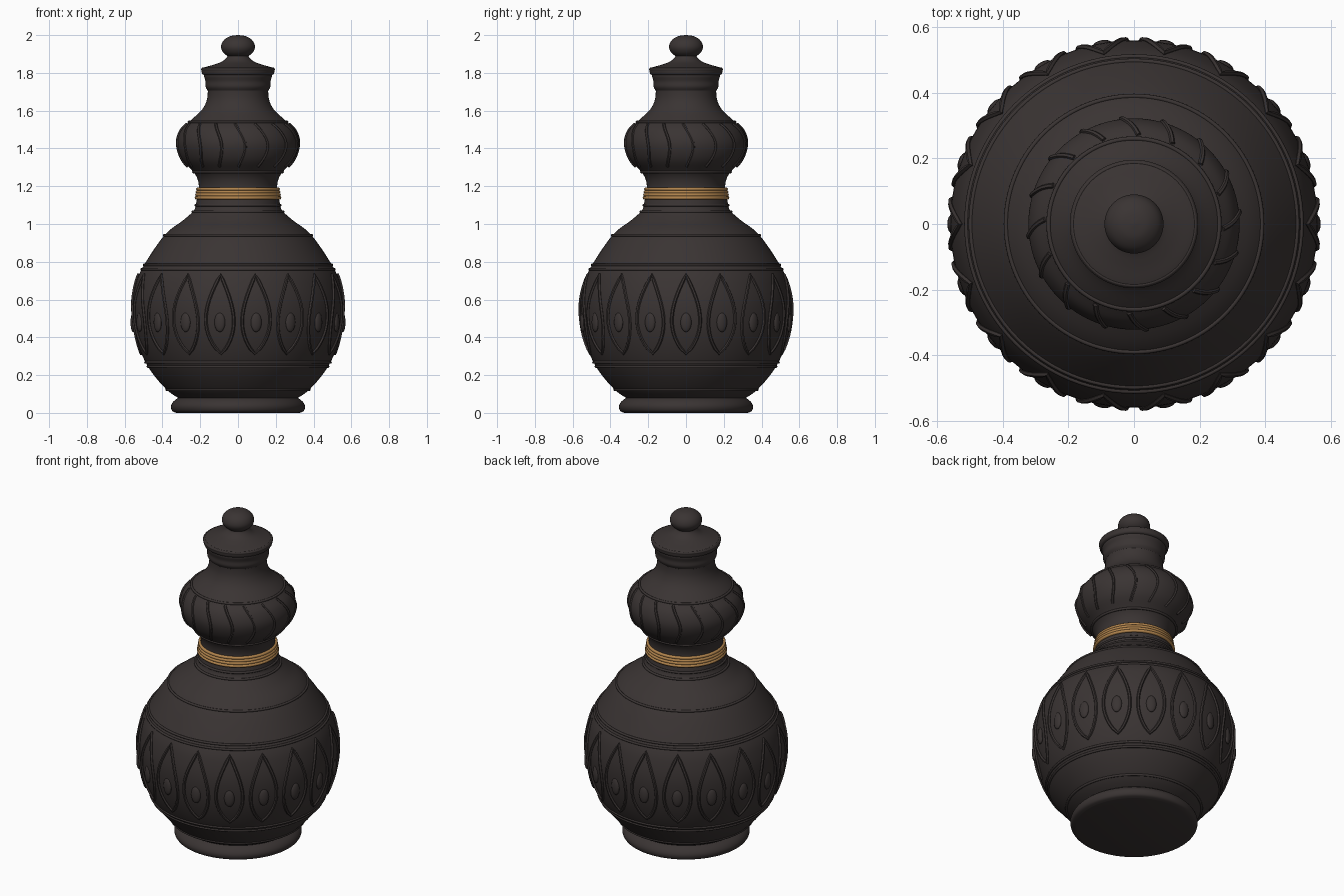
import bpy
import bmesh
from math import sin, cos, pi, radians
from mathutils import Matrix, Vector

cube = bpy.data.objects.get("Cube")
if cube:
    bpy.data.objects.remove(cube, do_unlink=True)


def material(name, rgb, rough):
    m = bpy.data.materials.new(name)
    m.use_nodes = True
    m.diffuse_color = (*rgb, 1)
    node = m.node_tree.nodes["Principled BSDF"]
    node.inputs["Base Color"].default_value = (*rgb, 1)
    node.inputs["Roughness"].default_value = rough
    return m


CLAY = material("dark clay", (0.042, 0.034, 0.033), 0.6)
GOLD = material("aged gold", (0.45, 0.235, 0.075), 0.4)


def finish(obj, mat):
    obj.data.materials.append(mat)
    bpy.ops.object.select_all(action="DESELECT")
    obj.select_set(True)
    bpy.context.view_layer.objects.active = obj
    bpy.ops.object.shade_smooth_by_angle(angle=radians(40))
    return obj


def from_bmesh(name, bm, mat):
    bmesh.ops.recalc_face_normals(bm, faces=bm.faces)
    mesh = bpy.data.meshes.new(name)
    bm.to_mesh(mesh)
    bm.free()
    obj = bpy.data.objects.new(name, mesh)
    bpy.context.collection.objects.link(obj)
    return finish(obj, mat)


def smooth_path(points, steps=5):
    """Catmull-Rom curve through (radius, height) points."""
    p = [Vector(q) for q in points]
    p = [p[0]] + p + [p[-1]]
    out = []
    for a, b, c, d in zip(p, p[1:], p[2:], p[3:]):
        for i in range(steps):
            t = i / steps
            out.append(0.5 * (2 * b + (c - a) * t + (2 * a - 5 * b + 4 * c - d) * t * t
                              + (3 * b - a - 3 * c + d) * t ** 3))
    return out + [p[-1]]


def lathe(name, path, mat, segments=96):
    """Turn a profile round the z axis and close both ends."""
    bm = bmesh.new()
    rings = [[bm.verts.new((r * cos(2 * pi * k / segments), r * sin(2 * pi * k / segments), z))
              for k in range(segments)] for r, z in path]
    for low, high in zip(rings, rings[1:]):
        for k in range(segments):
            n = (k + 1) % segments
            bm.faces.new((low[k], low[n], high[n], high[k]))
    bm.faces.new(rings[0][::-1])
    bm.faces.new(rings[-1])
    return from_bmesh(name, bm, mat)


# Double-gourd vessel
BODY = smooth_path([
    (0.30, 0.07), (0.38, 0.125), (0.48, 0.25), (0.54, 0.40), (0.56, 0.55),
    (0.545, 0.67), (0.505, 0.77), (0.39, 0.94), (0.29, 1.02), (0.235, 1.07),
    (0.222, 1.11), (0.213, 1.16), (0.208, 1.21), (0.228, 1.265), (0.295, 1.34),
    (0.322, 1.42), (0.305, 1.49), (0.26, 1.54), (0.195, 1.60), (0.167, 1.65),
    (0.16, 1.70), (0.165, 1.745)])
lathe("vessel_body", BODY, CLAY)


def surface_radius(z):
    for a, b in zip(BODY, BODY[1:]):
        if a.y <= z <= b.y:
            return a.x + (b.x - a.x) * (z - a.y) / (b.y - a.y)
    return BODY[-1].x


def on_surface(angle, z, lift=0.0):
    r = surface_radius(z) + lift
    return Vector((r * cos(angle), r * sin(angle), z))


# Foot, neck lip, lid and knob
lathe("foot", smooth_path([(0.325, 0), (0.348, 0.01), (0.355, 0.035),
                           (0.342, 0.06), (0.31, 0.085), (0.30, 0.1)]), CLAY)
lathe("neck_lip", smooth_path([(0.155, 1.70), (0.171, 1.725), (0.172, 1.755),
                               (0.18, 1.785), (0.17, 1.80)]), CLAY)
lathe("lid", smooth_path([(0.17, 1.785), (0.188, 1.793), (0.193, 1.81), (0.19, 1.825),
                          (0.13, 1.843), (0.085, 1.86), (0.058, 1.885), (0.055, 1.91)]), CLAY)
lathe("lid_knob", smooth_path([(0.05, 1.885), (0.078, 1.907), (0.09, 1.937),
                               (0.078, 1.97), (0.045, 1.993), (0.005, 2.0)]), CLAY)


def torus(name, radius, z, thickness, mat):
    path = [(radius + thickness * cos(2 * pi * i / 10), z + thickness * sin(2 * pi * i / 10))
            for i in range(11)]
    bm = bmesh.new()
    edges = [bm.verts.new((r, 0, h)) for r, h in path[:-1]]
    loop = [bm.edges.new((edges[i], edges[(i + 1) % 10])) for i in range(10)]
    bmesh.ops.spin(bm, geom=edges + loop, cent=(0, 0, 0), axis=(0, 0, 1),
                   angle=2 * pi, steps=96, use_merge=True)
    bmesh.ops.remove_doubles(bm, verts=bm.verts, dist=0.0002)
    return from_bmesh(name, bm, mat)


# Raised ridges round the vessel
for i, z in enumerate((0.122, 0.245, 0.268, 0.76, 0.783, 0.94, 1.065, 1.1, 1.275, 1.54)):
    torus(f"ridge_{i + 1}", surface_radius(z), z, 0.007, CLAY)
torus("lid_ridge", 0.187, 1.822, 0.006, CLAY)

# Gold cord wound round the waist
for i in range(4):
    z = 1.139 + i * 0.0155
    torus(f"gold_cord_{i + 1}", surface_radius(z) + 0.004, z, 0.009, GOLD)


def tubes(name, paths, thickness, closed):
    """Round raised lines along point paths, turned into one mesh."""
    curve = bpy.data.curves.new(name, "CURVE")
    curve.dimensions = "3D"
    curve.bevel_depth = thickness
    curve.bevel_resolution = 1
    curve.use_fill_caps = True
    for path in paths:
        spline = curve.splines.new("POLY")
        spline.points.add(len(path) - 1)
        for point, co in zip(spline.points, path):
            point.co = (*co, 1)
        spline.use_cyclic_u = closed
    obj = bpy.data.objects.new(name, curve)
    bpy.context.collection.objects.link(obj)
    bpy.ops.object.select_all(action="DESELECT")
    obj.select_set(True)
    bpy.context.view_layer.objects.active = obj
    bpy.ops.object.convert(target="MESH")
    return finish(bpy.context.object, CLAY)


# Pointed petal outlines round the belly
PETALS = 18
STEPS = 16
LOW, HIGH = 0.315, 0.73


def petal(angle):
    path = []
    for i in range(2 * STEPS):
        side = 1 if i < STEPS else -1
        t = i / STEPS if i < STEPS else 2 - i / STEPS
        width = 0.075 * sin(pi * t ** 0.8) ** 0.95 if 0 < t < 1 else 0
        z = LOW + (HIGH - LOW) * t
        path.append(on_surface(angle + side * width / surface_radius(z), z, 0.002))
    return path


petal_angles = [2 * pi * k / PETALS for k in range(PETALS)]
tubes("petal_outlines", [petal(a) for a in petal_angles], 0.009, True)

# Seed bead inside each petal
bm = bmesh.new()
for a in petal_angles:
    place = (Matrix.Translation(on_surface(a, 0.48)) @ Matrix.Rotation(a, 4, "Z")
             @ Matrix.Diagonal((0.014, 0.029, 0.052, 1)))
    bmesh.ops.create_uvsphere(bm, u_segments=16, v_segments=10, radius=1, matrix=place)
from_bmesh("petal_seeds", bm, CLAY)

# Curved ribs round the upper bulb
RIBS = 16


def rib(angle):
    path = []
    for i in range(15):
        t = i / 14
        bow = radians(8 * sin(pi * t) - 4 * t)
        path.append(on_surface(angle + bow, 1.305 + 0.225 * t, 0.001))
    return path


tubes("bulb_ribs", [rib(radians(-89) + 2 * pi * k / RIBS) for k in range(RIBS)], 0.008, False)
